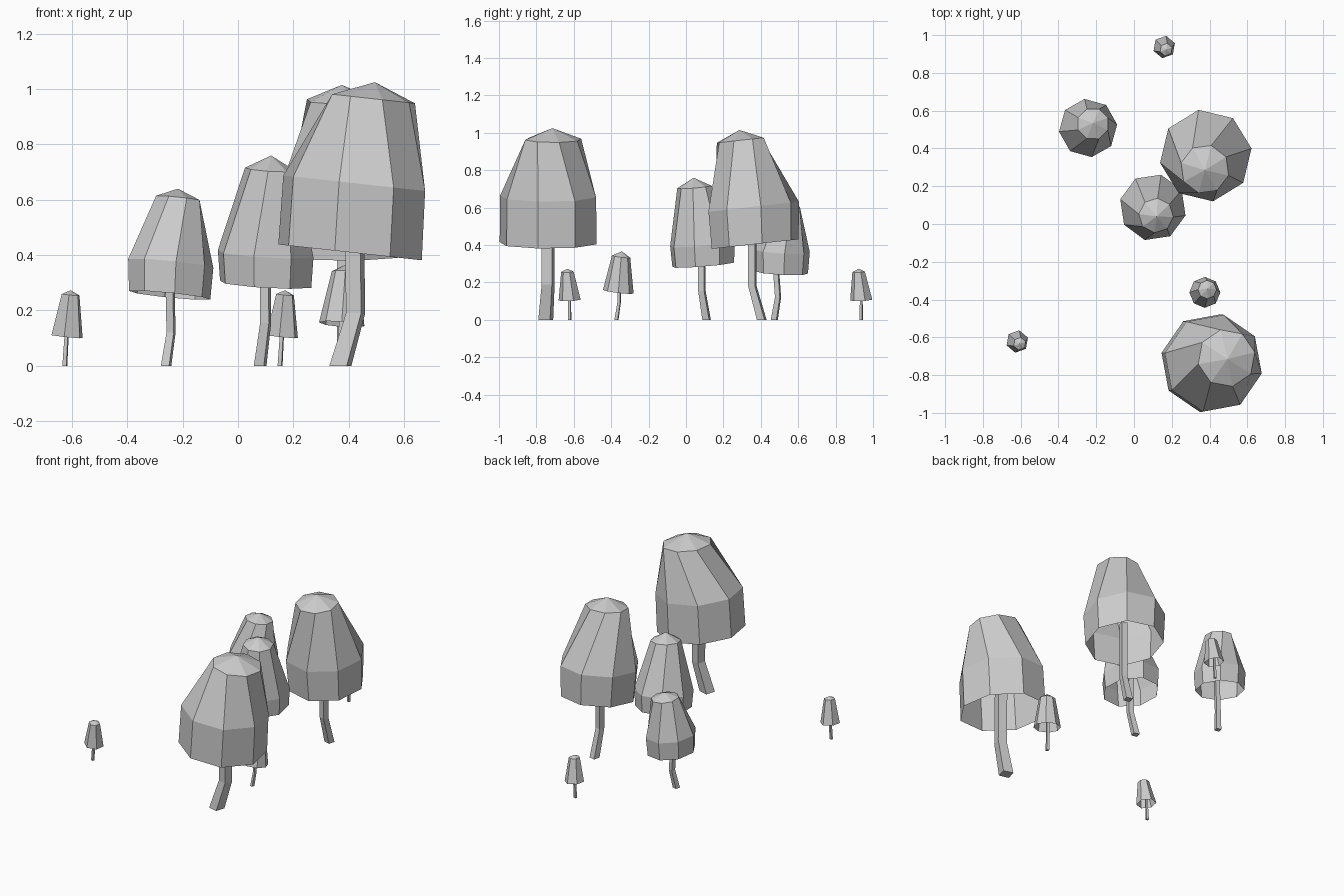
import bpy, bmesh
from math import cos, sin, radians, tau
from mathutils import Vector

cube = bpy.data.objects.get("Cube")
if cube:
    bpy.data.objects.remove(cube, do_unlink=True)

grey = bpy.data.materials.new("plain_grey")
grey.use_nodes = True
colour = (0.6, 0.6, 0.6, 1)
grey.diffuse_color = colour
grey.node_tree.nodes["Principled BSDF"].inputs["Base Color"].default_value = colour


def ring(bm, centre, radius, sides, phase=0, slope=(0, 0)):
    """Loop of vertices around a centre, tilted by a height slope along x and y."""
    verts = []
    for i in range(sides):
        a = radians(phase) + tau * i / sides
        dx, dy = radius * cos(a), radius * sin(a)
        offset = Vector((dx, dy, dx * slope[0] + dy * slope[1]))
        verts.append(bm.verts.new(Vector(centre) + offset))
    return verts


def bridge(bm, lower, upper):
    n = len(lower)
    for i in range(n):
        j = (i + 1) % n
        bm.faces.new((lower[i], lower[j], upper[j], upper[i]))


def finish(bm, name):
    mesh = bpy.data.meshes.new(name)
    bm.to_mesh(mesh)
    bm.free()
    mesh.materials.append(grey)
    obj = bpy.data.objects.new(name, mesh)
    bpy.context.collection.objects.link(obj)
    return obj


def cap(name, sides, rings, apex, slope):
    """Hollow bell, open below, closed by a shallow cone. Rings: x, y, z, radius, phase."""
    bm = bmesh.new()
    loops = [ring(bm, r[:3], r[3], sides, r[4], slope) for r in rings]
    for lower, upper in zip(loops, loops[1:]):
        bridge(bm, lower, upper)
    tip = bm.verts.new(apex)
    top = loops[-1]
    for i in range(sides):
        bm.faces.new((top[i], top[(i + 1) % sides], tip))
    return finish(bm, name)


def stem(name, path, radius, phase=30):
    """Square bent stalk, a little thicker at the foot."""
    bm = bmesh.new()
    loops = [ring(bm, p, radius * (1.15 if i == 0 else 1), 4, phase)
             for i, p in enumerate(path)]
    for lower, upper in zip(loops, loops[1:]):
        bridge(bm, lower, upper)
    bm.faces.new(reversed(loops[0]))
    bm.faces.new(loops[-1])
    return finish(bm, name)


# Large front mushroom
cap("front_large_cap", 8,
    [(.405, -.737, .41, .265, 33), (.42, -.737, .66, .262, 33), (.49, -.71, .965, .153, 12)],
    (.495, -.715, 1.025), (-.11, 0))
stem("front_large_stem", [(.37, -.75, 0), (.425, -.737, .19), (.42, -.737, .6)], .04)

# Large back mushroom
cap("back_large_cap", 8,
    [(.385, .37, .405, .235, 9), (.38, .362, .605, .245, 9), (.375, .29, .96, .13, 30)],
    (.375, .285, 1.015), (0, .11))
stem("back_large_stem", [(.385, .405, 0), (.38, .355, .18), (.38, .355, .55)], .026)

# Middle mushroom
cap("middle_cap", 8,
    [(.1, .092, .295, .17, 31), (.1, .088, .405, .178, 31), (.117, .045, .71, .092, 40)],
    (.12, .04, .76), (-.06, .08))
stem("middle_stem", [(.08, .11, 0), (.1, .085, .155), (.098, .083, .42)], .023)

# Medium mushroom on the right-hand side
cap("right_cap", 8,
    [(-.247, .505, .255, .148, 7), (-.243, .508, .37, .155, 7), (-.217, .53, .605, .085, 22)],
    (-.217, .535, .64), (-.1, -.06))
stem("right_stem", [(-.26, .472, 0), (-.242, .492, .12), (-.247, .475, .36)], .019)

# Small mushroom behind the large front one
cap("front_small_cap", 8,
    [(.375, -.362, .15, .082, 0), (.388, -.347, .338, .049, 0)],
    (.39, -.343, .366), (-.08, -.12))
stem("front_small_stem", [(.365, -.372, 0), (.373, -.358, .09), (.375, -.358, .24)], .011)

# Two tiny outlying mushrooms
for side, x, y, tip_x, tip_y in (("right", -.618, -.622, -.605, -.634),
                                 ("back", .16, .937, .17, .923)):
    cap(side + "_tiny_cap", 6,
        [(x, y, .106, .06, 20), (tip_x, tip_y, .257, .034, 20)],
        (tip_x, tip_y, .273), (-.1, .05))
    stem(side + "_tiny_stem", [(x - .008, y, 0), (x - .002, y, .1), (x, y, .18)], .009)
